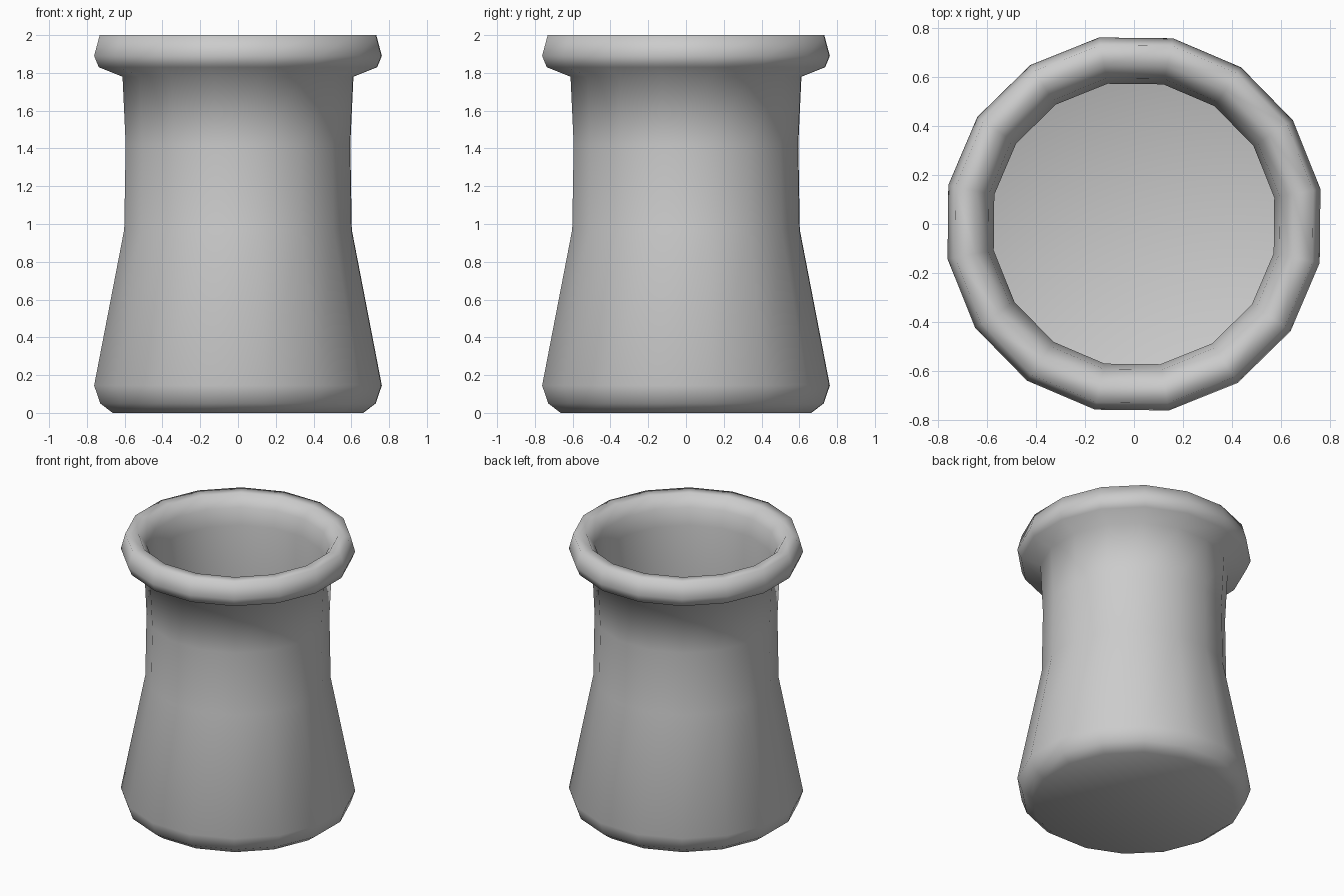
import bpy, bmesh, math

if "Cube" in bpy.data.objects:
    bpy.data.objects.remove(bpy.data.objects["Cube"])

SIDES = 16
TURN = math.radians(11.25 - 0.6)

# Closed pot profile (radius, height): underside, outer wall, lip, inner wall, floor
PROFILE = [
    (0.0, 0.0), (0.675, 0.0), (0.742, 0.05), (0.775, 0.145),
    (0.613, 0.97), (0.605, 1.42), (0.622, 1.78),
    (0.75, 1.83), (0.775, 1.89), (0.745, 2.0),
    (0.66, 2.0), (0.605, 1.92), (0.583, 1.80),
    (0.585, 1.42), (0.593, 0.97), (0.752, 0.155),
    (0.725, 0.07), (0.66, 0.03), (0.0, 0.03),
]


def lathe(name, profile):
    """Revolve a profile around z into a smooth, faceted-outline mesh."""
    bm = bmesh.new()
    rings = []
    for r, z in profile:
        if r == 0:
            rings.append([bm.verts.new((0, 0, z))] * SIDES)
        else:
            rings.append([bm.verts.new((r * math.cos(TURN + math.tau * i / SIDES),
                                        r * math.sin(TURN + math.tau * i / SIDES), z))
                          for i in range(SIDES)])
    for a, b in zip(rings, rings[1:]):
        for i in range(SIDES):
            j = (i + 1) % SIDES
            quad = list(dict.fromkeys((a[i], a[j], b[j], b[i])))
            bm.faces.new(quad).smooth = True
    bmesh.ops.recalc_face_normals(bm, faces=bm.faces)
    mesh = bpy.data.meshes.new(name)
    bm.to_mesh(mesh)
    bm.free()
    obj = bpy.data.objects.new(name, mesh)
    bpy.context.collection.objects.link(obj)
    return obj


# Hollow flared pot with rolled lip
lathe("pot", PROFILE)
